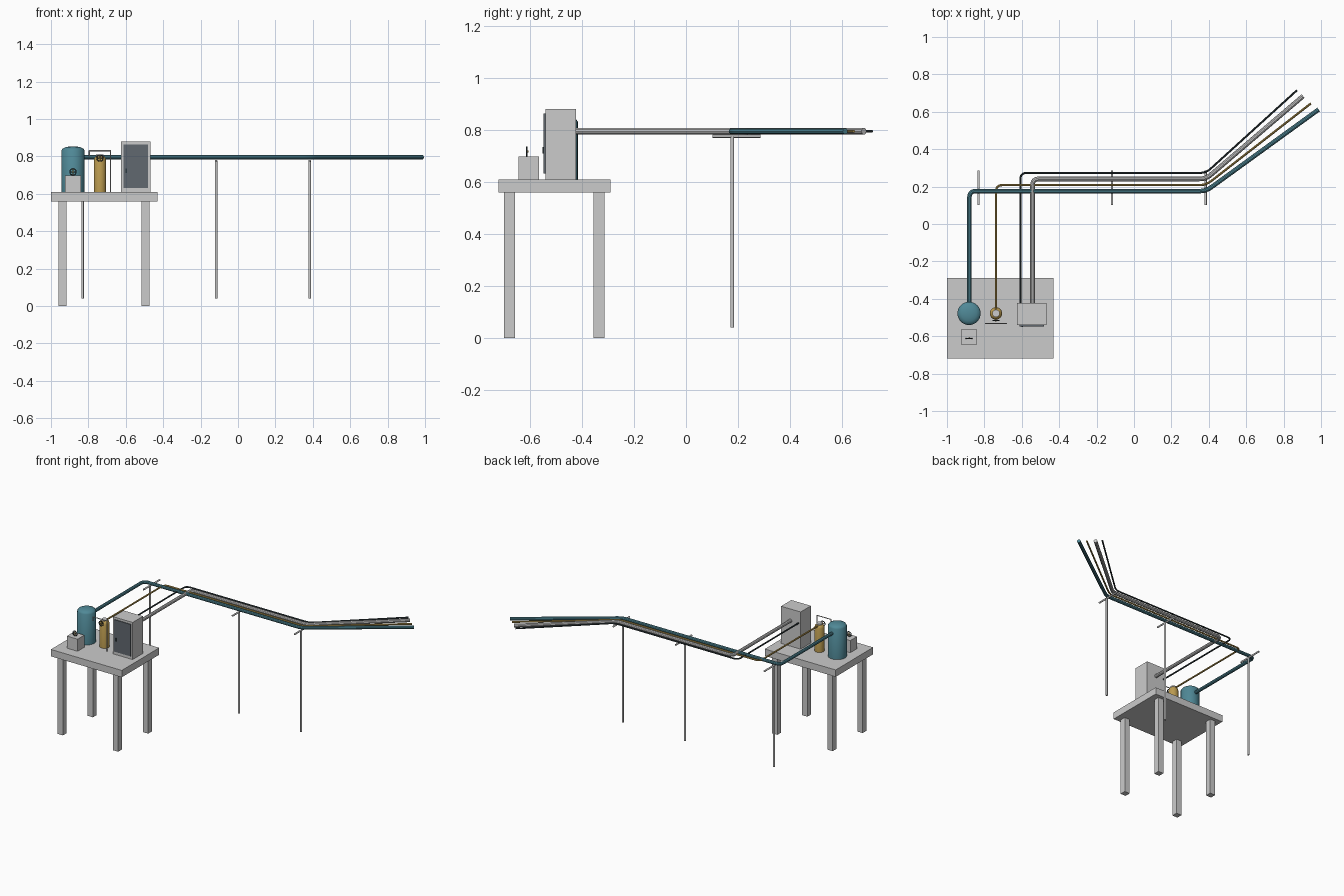
import bpy, bmesh, math
from mathutils import Vector

if "Cube" in bpy.data.objects:
    bpy.data.objects.remove(bpy.data.objects["Cube"])


def material(name, rgb):
    m = bpy.data.materials.new(name)
    m.diffuse_color = (*rgb, 1)
    m.use_nodes = True
    m.node_tree.nodes["Principled BSDF"].inputs["Base Color"].default_value = m.diffuse_color
    return m


TEAL = material("teal", (0.08, 0.25, 0.31))
GOLD = material("gold", (0.50, 0.33, 0.08))
DARK = material("dark", (0.03, 0.045, 0.05))
SLATE = material("slate", (0.12, 0.14, 0.16))


def finish(ob, name, mat=None, smooth=False):
    ob.name = name
    if mat:
        ob.data.materials.append(mat)
    if smooth:
        bpy.ops.object.select_all(action='DESELECT')
        ob.select_set(True)
        bpy.context.view_layer.objects.active = ob
        bpy.ops.object.shade_smooth_by_angle(angle=math.radians(35))
    return ob


def box(name, x, y, z, mat=None):
    """Box from (min, max) pairs."""
    bpy.ops.mesh.primitive_cube_add(size=1, location=[(a + b) / 2 for a, b in (x, y, z)])
    ob = bpy.context.object
    ob.scale = [b - a for a, b in (x, y, z)]
    bpy.ops.object.transform_apply(location=False, rotation=False, scale=True)
    return finish(ob, name, mat)


def rod(name, a, b, r, mat=None, sides=12):
    a, b = Vector(a), Vector(b)
    d = b - a
    bpy.ops.mesh.primitive_cylinder_add(vertices=sides, radius=r, depth=d.length, location=(a + b) / 2)
    ob = bpy.context.object
    ob.rotation_euler = d.to_track_quat('Z', 'Y').to_euler()
    return finish(ob, name, mat, True)


def lathe(name, x, y, profile, mat=None, sides=32):
    """Revolve an (r, z) profile around a vertical axis."""
    bm = bmesh.new()
    vs = [bm.verts.new((r, 0, z)) for r, z in profile]
    es = [bm.edges.new(p) for p in zip(vs, vs[1:])]
    bmesh.ops.spin(bm, geom=vs + es, axis=(0, 0, 1), cent=(0, 0, 0), angle=math.tau, steps=sides)
    bmesh.ops.remove_doubles(bm, verts=bm.verts, dist=1e-5)
    bmesh.ops.recalc_face_normals(bm, faces=bm.faces)
    me = bpy.data.meshes.new(name)
    bm.to_mesh(me)
    bm.free()
    ob = bpy.data.objects.new(name, me)
    bpy.context.collection.objects.link(ob)
    ob.location = (x, y, 0)
    return finish(ob, name, mat, True)


def pipe(name, pts, r, mat=None, fillet=0.035):
    """Round pipe along a path with rounded corners."""
    pts = [Vector(p) for p in pts]
    path = [pts[0]]
    for a, b, c in zip(pts, pts[1:], pts[2:]):
        p = b + (a - b).normalized() * fillet
        q = b + (c - b).normalized() * fillet
        path += [p * (1 - t) ** 2 + b * 2 * t * (1 - t) + q * t * t for t in [i / 6 for i in range(7)]]
    path.append(pts[-1])
    cu = bpy.data.curves.new(name, 'CURVE')
    cu.dimensions = '3D'
    cu.bevel_depth = r
    cu.bevel_resolution = 3
    cu.use_fill_caps = True
    sp = cu.splines.new('POLY')
    sp.points.add(len(path) - 1)
    for s, p in zip(sp.points, path):
        s.co = (*p, 1)
    ob = bpy.data.objects.new(name, cu)
    bpy.context.collection.objects.link(ob)
    bpy.ops.object.select_all(action='DESELECT')
    ob.select_set(True)
    bpy.context.view_layer.objects.active = ob
    bpy.ops.object.convert(target='MESH')
    return finish(bpy.context.object, name, mat, True)


def handwheel(name, x, y, z, stem_y):
    bpy.ops.mesh.primitive_torus_add(location=(x, y, z), rotation=(math.pi / 2, 0, 0), major_radius=0.017,
                                     minor_radius=0.0028, major_segments=24, minor_segments=8)
    finish(bpy.context.object, name, DARK, True)
    rod(name + "_stem", (x, y - 0.003, z), (x, stem_y, z), 0.004, GOLD)
    rod(name + "_spoke", (x - 0.017, y, z), (x + 0.017, y, z), 0.002, DARK, 8)
    rod(name + "_upright_spoke", (x, y, z - 0.017), (x, y, z + 0.017), 0.002, GOLD, 8)


# table
box("table_top", (-1, -0.43), (-0.72, -0.29), (0.56, 0.61))
for sx in (-1, 1):
    for sy in (-1, 1):
        cx, cy = -0.716 + sx * 0.222, -0.507 + sy * 0.172
        box("table_leg", (cx - 0.021, cx + 0.021), (cy - 0.021, cy + 0.021), (0, 0.56))

# teal tank with domed lid
lathe("tank", -0.882, -0.478, [(0, 0.61), (0.062, 0.61), (0.062, 0.832), (0.055, 0.842),
                               (0.04, 0.849), (0.02, 0.853), (0, 0.854)], TEAL)

# pump box and its handwheel
box("pump_box", (-0.925, -0.839), (-0.643, -0.565), (0.61, 0.698))
handwheel("pump_wheel", -0.882, -0.612, 0.717, -0.606)

# gold gas cylinder with valve and guard frame
lathe("gas_cylinder", -0.738, -0.478, [(0, 0.61), (0.033, 0.61), (0.033, 0.782), (0.028, 0.795),
                                       (0.018, 0.803), (0, 0.805)], GOLD, 24)
rod("cylinder_neck", (-0.738, -0.478, 0.795), (-0.738, -0.478, 0.81), 0.02, None, 20)
handwheel("cylinder_wheel", -0.738, -0.517, 0.791, -0.47)
rod("guard_post", (-0.681, -0.531, 0.61), (-0.681, -0.531, 0.832), 0.003)
rod("guard_bar", (-0.797, -0.531, 0.83), (-0.679, -0.531, 0.83), 0.003)
rod("guard_hook", (-0.795, -0.531, 0.80), (-0.795, -0.531, 0.832), 0.003)

# cabinet with door
box("cabinet", (-0.625, -0.468), (-0.541, -0.423), (0.61, 0.88))
box("cabinet_door", (-0.613, -0.480), (-0.547, -0.54), (0.632, 0.864), SLATE)
box("door_handle", (-0.602, -0.594), (-0.552, -0.545), (0.71, 0.735), DARK)

# pipes: start x, start y, run y, end x, end y, radius
Z = 0.795
for name, x0, y0, run, x1, y1, r, mat in (
        ("teal_pipe", -0.88, -0.46, 0.176, 0.987, 0.612, 0.012, TEAL),
        ("gold_pipe", -0.738, -0.47, 0.208, 0.946, 0.645, 0.006, GOLD),
        ("grey_pipe", -0.543, -0.43, 0.241, 0.904, 0.684, 0.0125, None),
        ("black_pipe", -0.608, -0.43, 0.273, 0.871, 0.715, 0.0055, DARK)):
    pipe(name, [(x0, y0, Z), (x0, run, Z), (0.385, run, Z), (x1, y1, Z)], r, mat)

# pipe supports
for x in (-0.831, -0.117, 0.383):
    rod("support_post", (x, 0.178, 0.04), (x, 0.178, 0.777), 0.007)
    rod("support_crossbar", (x, 0.102, 0.776), (x, 0.287, 0.776), 0.006)
